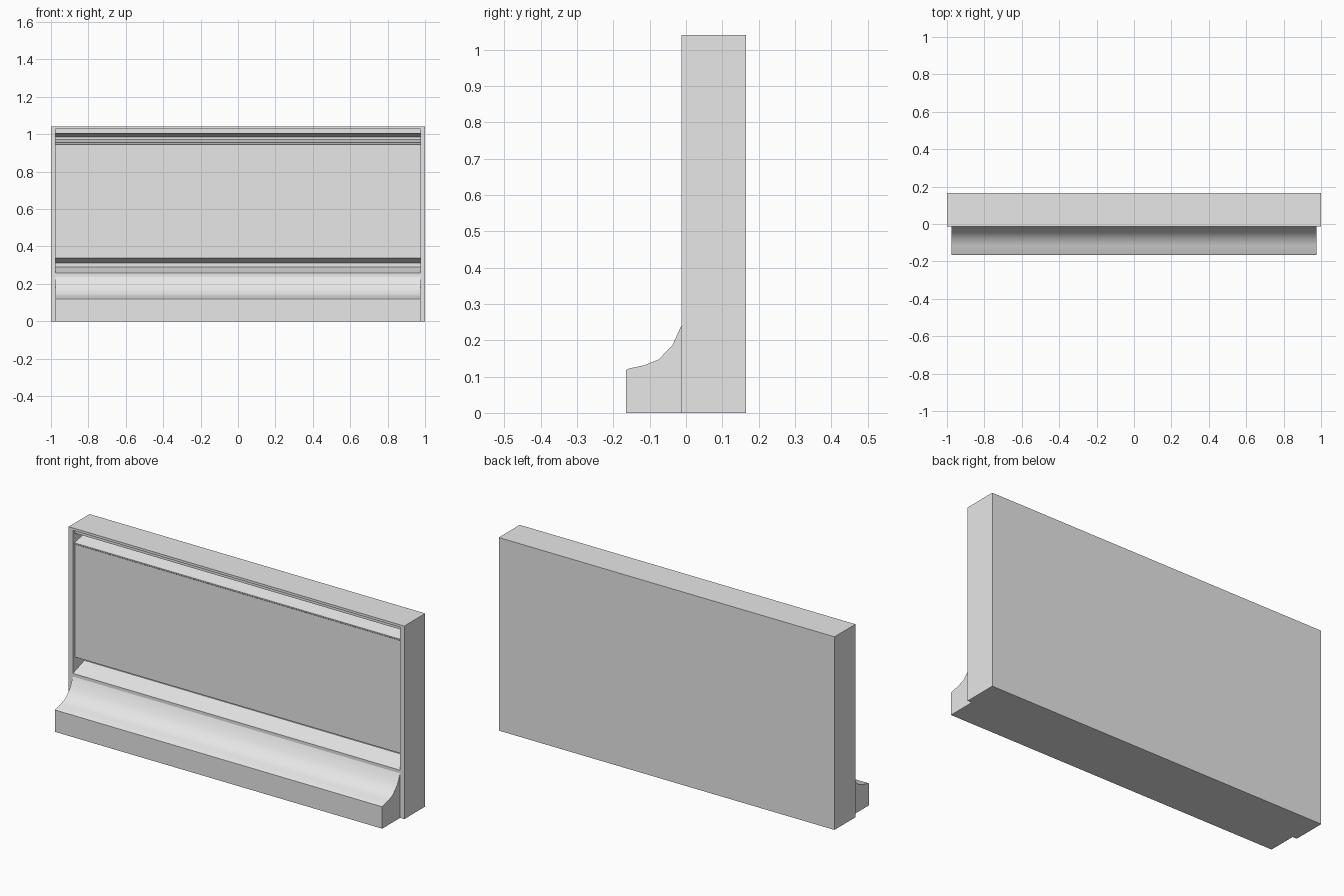
import bpy
import bmesh
import math

cube = bpy.data.objects.get("Cube")
if cube:
    bpy.data.objects.remove(cube, do_unlink=True)

# Single plain grey material
grey = bpy.data.materials.new("plain_grey")
grey.use_nodes = True
colour = (0.8, 0.8, 0.8, 1.0)
grey.diffuse_color = colour
grey.node_tree.nodes["Principled BSDF"].inputs["Base Color"].default_value = colour

# Shared dimensions
HALF, INNER = 1.0, 0.975
FRONT, BACK, SLOT = -0.013, 0.165, 0.085
HEIGHT, SILL, LINTEL = 1.04, 0.247, 1.027


def finish(name, bm):
    bmesh.ops.recalc_face_normals(bm, faces=bm.faces)
    mesh = bpy.data.meshes.new(name)
    bm.to_mesh(mesh)
    bm.free()
    mesh.materials.append(grey)
    obj = bpy.data.objects.new(name, mesh)
    bpy.context.collection.objects.link(obj)
    return obj


def extrude_profile(name, points, half_width=INNER):
    """Sweep a (y, z) side profile across the width."""
    bm = bmesh.new()
    face = bm.faces.new([bm.verts.new((-half_width, y, z)) for y, z in points])
    swept = bmesh.ops.extrude_face_region(bm, geom=[face])["geom"]
    verts = [v for v in swept if isinstance(v, bmesh.types.BMVert)]
    bmesh.ops.translate(bm, verts=verts, vec=(2 * half_width, 0, 0))
    return finish(name, bm)


# Case: a box whose front is inset and pushed back into a shallow cavity
bm = bmesh.new()
bmesh.ops.create_cube(bm, size=1)
for v in bm.verts:
    v.co.x *= 2 * HALF
    v.co.y = FRONT if v.co.y < 0 else BACK
    v.co.z = 0 if v.co.z < 0 else HEIGHT
bm.normal_update()
front = min(bm.faces, key=lambda f: f.calc_center_median().y)
bmesh.ops.inset_individual(bm, faces=[front], thickness=0.02)
for v in front.verts:
    v.co.x = math.copysign(INNER, v.co.x)
    v.co.z = SILL if v.co.z < HEIGHT / 2 else LINTEL
pushed = bmesh.ops.extrude_face_region(bm, geom=[front])["geom"]
bmesh.ops.translate(bm, verts=[v for v in pushed if isinstance(v, bmesh.types.BMVert)],
                    vec=(0, SLOT - FRONT, 0))
if front.is_valid:
    bmesh.ops.delete(bm, geom=[front], context='FACES_ONLY')
finish("case", bm)

# Panel with sloped top and bottom edges and a small upper lip
extrude_profile("front_panel", [
    (0.005, 0.338), (0.005, 0.945), (0.0, 0.949), (0.0, 0.955),
    (SLOT, 0.973), (SLOT, 0.312)])

# Header and sill slope towards the panel, leaving two narrow slots
extrude_profile("header", [
    (0.005, LINTEL), (0.005, 1.005), (SLOT, 0.985), (SLOT, LINTEL)])
extrude_profile("sloped_sill", [
    (FRONT, SILL), (FRONT, 0.257), (SLOT, 0.289), (SLOT, SILL)])

# Projecting foot with a concave top
foot = extrude_profile("coved_foot", [
    (FRONT, 0), (-0.165, 0), (-0.165, 0.118), (-0.158, 0.122),
    (-0.115, 0.131), (-0.075, 0.147), (-0.037, 0.187), (FRONT, 0.24)])
bpy.ops.object.select_all(action='DESELECT')
foot.select_set(True)
bpy.context.view_layer.objects.active = foot
bpy.ops.object.shade_smooth_by_angle(angle=math.radians(35))
